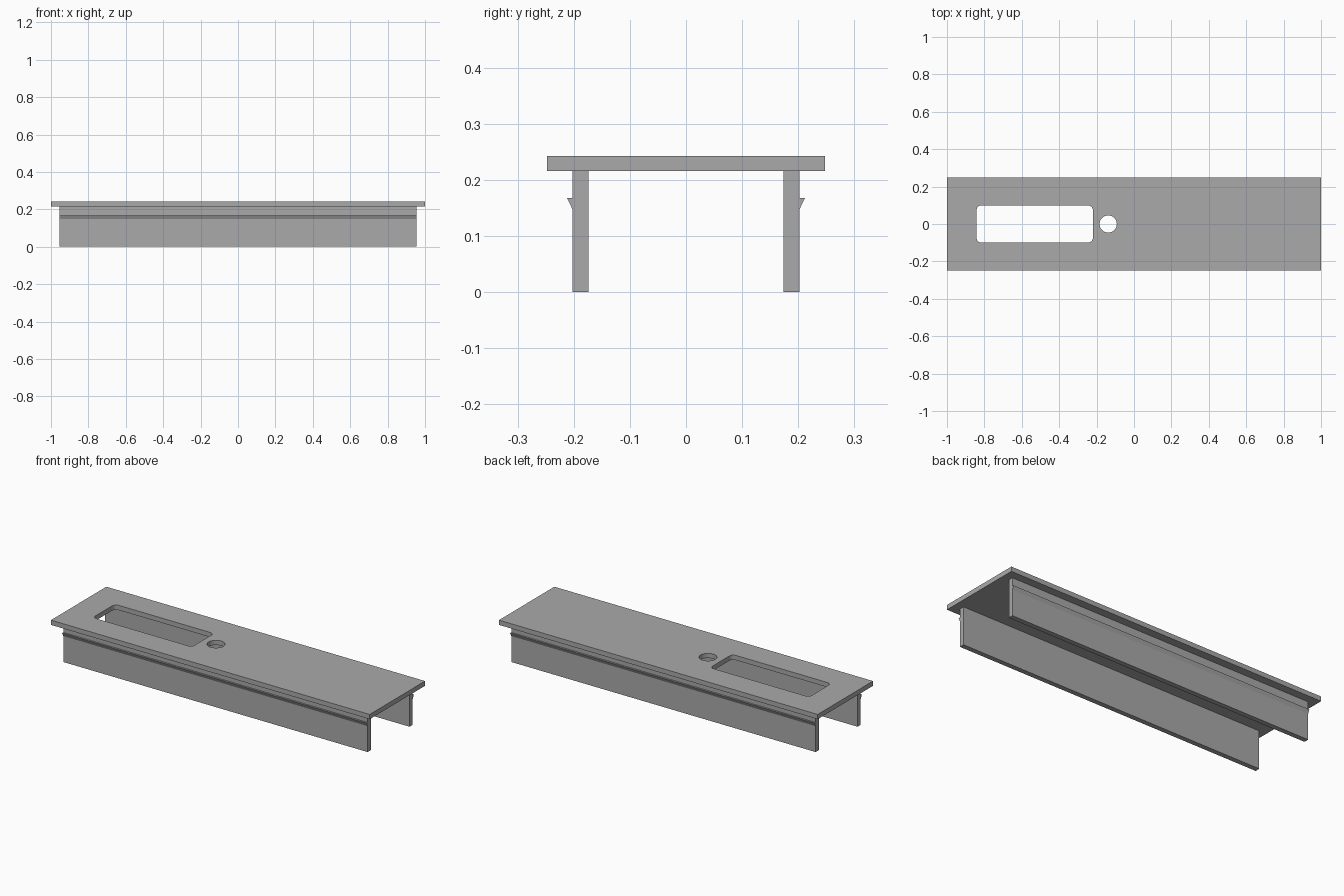
import bpy, bmesh
from math import cos, sin, pi
from mathutils import Vector

cube = bpy.data.objects.get("Cube")
if cube:
    bpy.data.objects.remove(cube, do_unlink=True)

grey = bpy.data.materials.new("plain_grey")
grey.use_nodes = True
colour = (0.40, 0.40, 0.40, 1)
grey.diffuse_color = colour
grey.node_tree.nodes["Principled BSDF"].inputs["Base Color"].default_value = colour

PLATE_X, PLATE_Y = 1.0, 0.248
PLATE_BOTTOM, PLATE_TOP = 0.216, 0.243
WALL_X = 0.955


def add_object(name, mesh):
    obj = bpy.data.objects.new(name, mesh)
    bpy.context.collection.objects.link(obj)
    mesh.materials.clear()
    mesh.materials.append(grey)
    return obj


def rounded_rect(cx, cy, hx, hy, r, steps=8):
    """Outline of a rectangle with rounded corners."""
    points = []
    for corner, (sx, sy) in enumerate([(1, 1), (-1, 1), (-1, -1), (1, -1)]):
        for i in range(steps + 1):
            a = (corner + i / steps) * pi / 2
            points.append((cx + sx * (hx - r) + r * cos(a),
                           cy + sy * (hy - r) + r * sin(a)))
    return points


def circle(cx, cy, r, sides=48):
    return [(cx + r * cos(2 * pi * i / sides), cy + r * sin(2 * pi * i / sides))
            for i in range(sides)]


def plate_with_holes(name, outlines, z0, z1):
    """Fill the outer outline minus the inner ones, and give it thickness."""
    curve = bpy.data.curves.new(name + "_outline", 'CURVE')
    curve.dimensions = '2D'
    curve.fill_mode = 'BOTH'
    curve.extrude = (z1 - z0) / 2
    for outline in outlines:
        spline = curve.splines.new('POLY')
        spline.points.add(len(outline) - 1)
        for point, (x, y) in zip(spline.points, outline):
            point.co = (x, y, 0, 1)
        spline.use_cyclic_u = True
    helper = bpy.data.objects.new(name + "_helper", curve)
    bpy.context.collection.objects.link(helper)
    depsgraph = bpy.context.evaluated_depsgraph_get()
    mesh = bpy.data.meshes.new_from_object(helper.evaluated_get(depsgraph))
    bpy.data.objects.remove(helper, do_unlink=True)
    bm = bmesh.new()
    bm.from_mesh(mesh)
    bmesh.ops.remove_doubles(bm, verts=bm.verts, dist=1e-5)
    bmesh.ops.translate(bm, verts=bm.verts, vec=(0, 0, (z0 + z1) / 2))
    bmesh.ops.recalc_face_normals(bm, faces=bm.faces)
    for face in bm.faces:
        face.smooth = False
    bm.to_mesh(mesh)
    bm.free()
    mesh.name = name
    return add_object(name, mesh)


def extrude_along_x(name, profile, half_length):
    """Sweep a closed (y, z) profile along x."""
    bm = bmesh.new()
    face = bm.faces.new([bm.verts.new((-half_length, y, z)) for y, z in profile])
    swept = bmesh.ops.extrude_face_region(bm, geom=[face])["geom"]
    bmesh.ops.translate(bm, vec=Vector((2 * half_length, 0, 0)),
                        verts=[v for v in swept if isinstance(v, bmesh.types.BMVert)])
    bmesh.ops.recalc_face_normals(bm, faces=bm.faces)
    mesh = bpy.data.meshes.new(name)
    bm.to_mesh(mesh)
    bm.free()
    return add_object(name, mesh)


# Top plate with a long rounded slot and a round hole
border = [(-PLATE_X, -PLATE_Y), (PLATE_X, -PLATE_Y), (PLATE_X, PLATE_Y), (-PLATE_X, PLATE_Y)]
plate_with_holes("top_plate",
                 [border, rounded_rect(-0.531, 0, 0.311, 0.099, 0.025),
                  circle(-0.138, 0, 0.046)],
                 PLATE_BOTTOM, PLATE_TOP)

# Side walls with an outward snap ridge, mirrored front to back
wall = [(0.174, 0), (0.202, 0), (0.202, PLATE_BOTTOM), (0.174, PLATE_BOTTOM)]
ridge = [(0.202, 0.147), (0.212, 0.168), (0.202, 0.168)]
for side, s in (("front", -1), ("back", 1)):
    extrude_along_x(side + "_wall", [(s * y, z) for y, z in wall], WALL_X)
    extrude_along_x(side + "_snap_ridge", [(s * y, z) for y, z in ridge], WALL_X)
